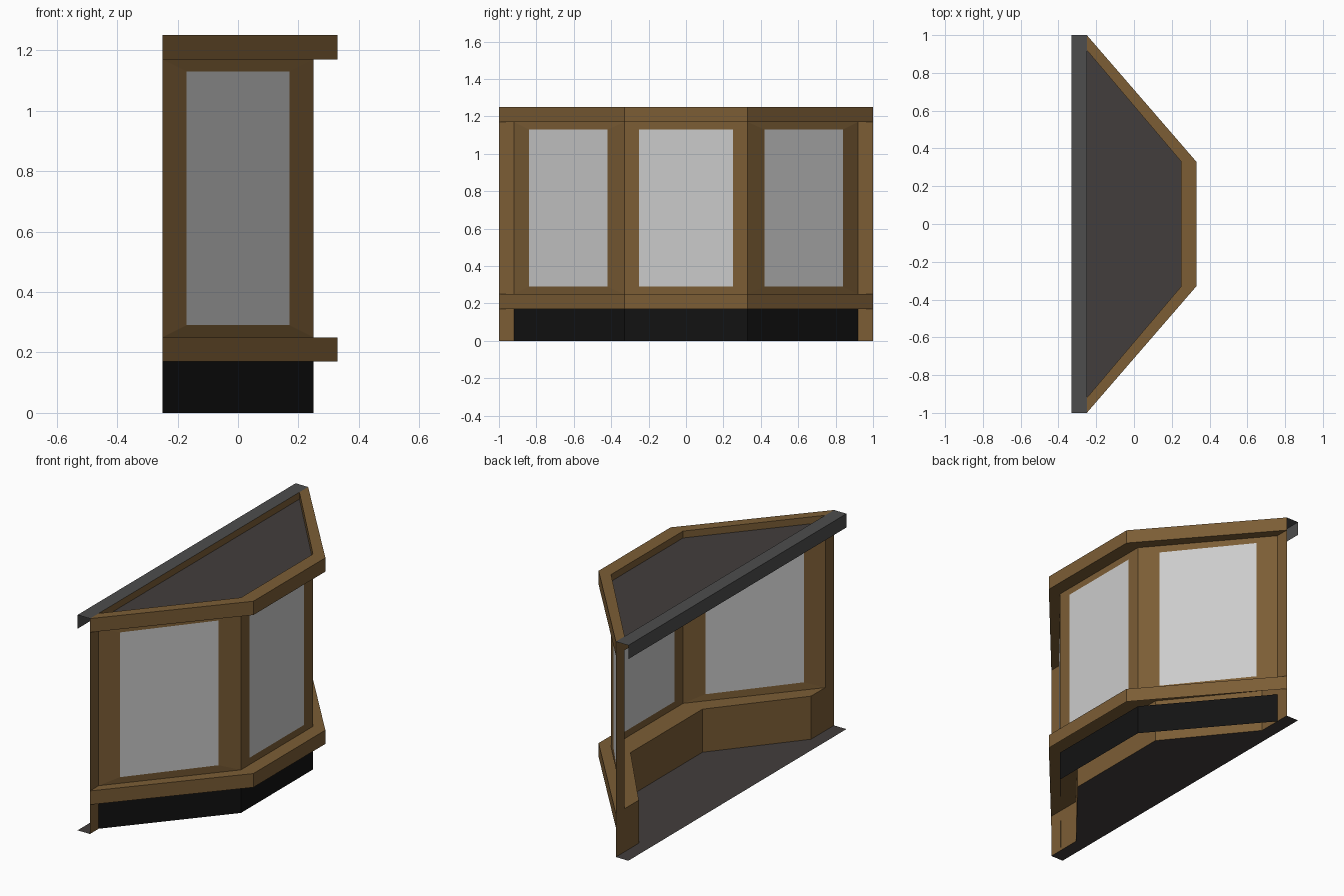
import bpy

if "Cube" in bpy.data.objects:
    bpy.data.objects.remove(bpy.data.objects["Cube"])


def material(name, r, g, b):
    m = bpy.data.materials.new(name)
    m.diffuse_color = (r, g, b, 1)
    m.use_nodes = True
    m.node_tree.nodes["Principled BSDF"].inputs["Base Color"].default_value = m.diffuse_color
    return m


WOOD = material("wood", 0.20, 0.11, 0.036)
BLACK = material("black", 0.006, 0.006, 0.006)
DARK = material("dark_panel", 0.055, 0.048, 0.046)
GREY = material("grey_edge", 0.075, 0.075, 0.075)
GLASS = material("glass", 0.62, 0.62, 0.62)

# Plan outlines of the bay, from the front end (-y) round to the back end (+y)
OUTER = [(-0.25, -1), (0.33, -0.33), (0.33, 0.33), (-0.25, 1)]
WALL = [(-0.25, -0.92), (0.25, -0.33), (0.25, 0.33), (-0.25, 0.92)]
INNER = [(-0.25, -0.79), (0.125, -0.33), (0.125, 0.33), (-0.25, 0.79)]
XB, XE = -0.25, -0.33


def mesh(name, verts, faces, mat):
    me = bpy.data.meshes.new(name)
    me.from_pydata(verts, [], faces)
    me.materials.append(mat)
    ob = bpy.data.objects.new(name, me)
    bpy.context.collection.objects.link(ob)
    return ob


def loft(name, rings, mat):
    """Bands between successive outlines, each given as (path, z)."""
    n = len(rings[0][0])
    verts = [(x, y, z) for path, z in rings for x, y in path]
    faces = [(r * n + i, r * n + i + 1, r * n + n + i + 1, r * n + n + i)
             for r in range(len(rings) - 1) for i in range(n - 1)]
    return mesh(name, verts, faces, mat)


def panel(name, path, z, mat):
    return mesh(name, [(x, y, z) for x, y in path], [tuple(range(len(path)))], mat)


def upright(name, x, y0, y1, z0, z1, mat):
    return loft(name, [([(x, y0), (x, y1)], z0), ([(x, y0), (x, y1)], z1)], mat)


def window(name, a, b, ga, gb):
    """Frame between wall corners a, b around a pane with ends ga, gb."""
    def rect(p, q, z0, z1):
        return [(*p, z0), (*q, z0), (*q, z1), (*p, z1)]
    pane = rect(ga, gb, 0.29, 1.13)
    faces = [(i, (i + 1) % 4, (i + 1) % 4 + 4, i + 4) for i in range(4)]
    mesh(name + "_frame", rect(a, b, 0.25, 1.17) + pane, faces, WOOD)
    mesh(name + "_glass", pane, [(0, 1, 2, 3)], GLASS)


# Kick board, sill with inner apron, and top cornice
loft("kick_board", [(WALL, 0), (WALL, 0.17)], BLACK)
loft("sill", [(OUTER, 0.17), (OUTER, 0.25), (WALL, 0.25), (INNER, 0.25), (INNER, 0)], WOOD)
loft("cornice", [(WALL, 1.17), (OUTER, 1.17), (OUTER, 1.25), (WALL, 1.25), (WALL, 1.17)], WOOD)

# Three windows
window("front_window", WALL[0], WALL[1], (-0.17, -0.84), (0.17, -0.42))
window("middle_window", WALL[1], WALL[2], (0.25, -0.25), (0.25, 0.25))
window("back_window", WALL[2], WALL[3], (0.17, 0.42), (-0.17, 0.84))

# End posts and the ends of the inner apron
for side, s in (("front", 1), ("back", -1)):
    y = sorted((-s, -0.92 * s))
    upright(side + "_post", XB, *y, 0, 1.25, WOOD)
    y = sorted((-0.92 * s, -0.79 * s))
    upright(side + "_apron_end", XB, *y, 0, 0.25, WOOD)

# Recessed roof panel with its rear rim
panel("roof_panel", WALL, 1.21, DARK)
upright("roof_rear_rim", XB, -0.92, 0.92, 1.17, 1.25, WOOD)

# Rear top edge, folded down at the back
edge = [(XB, -1), (XB, 1)]
back = [(XE, -1), (XE, 1)]
loft("rear_top_edge", [(back, 1.17), (back, 1.25), (edge, 1.25)], GREY)

# Floor with rear lip
panel("floor", [(XE, -1), (XB, -1)] + INNER + [(XB, 1), (XE, 1)], 0, DARK)
